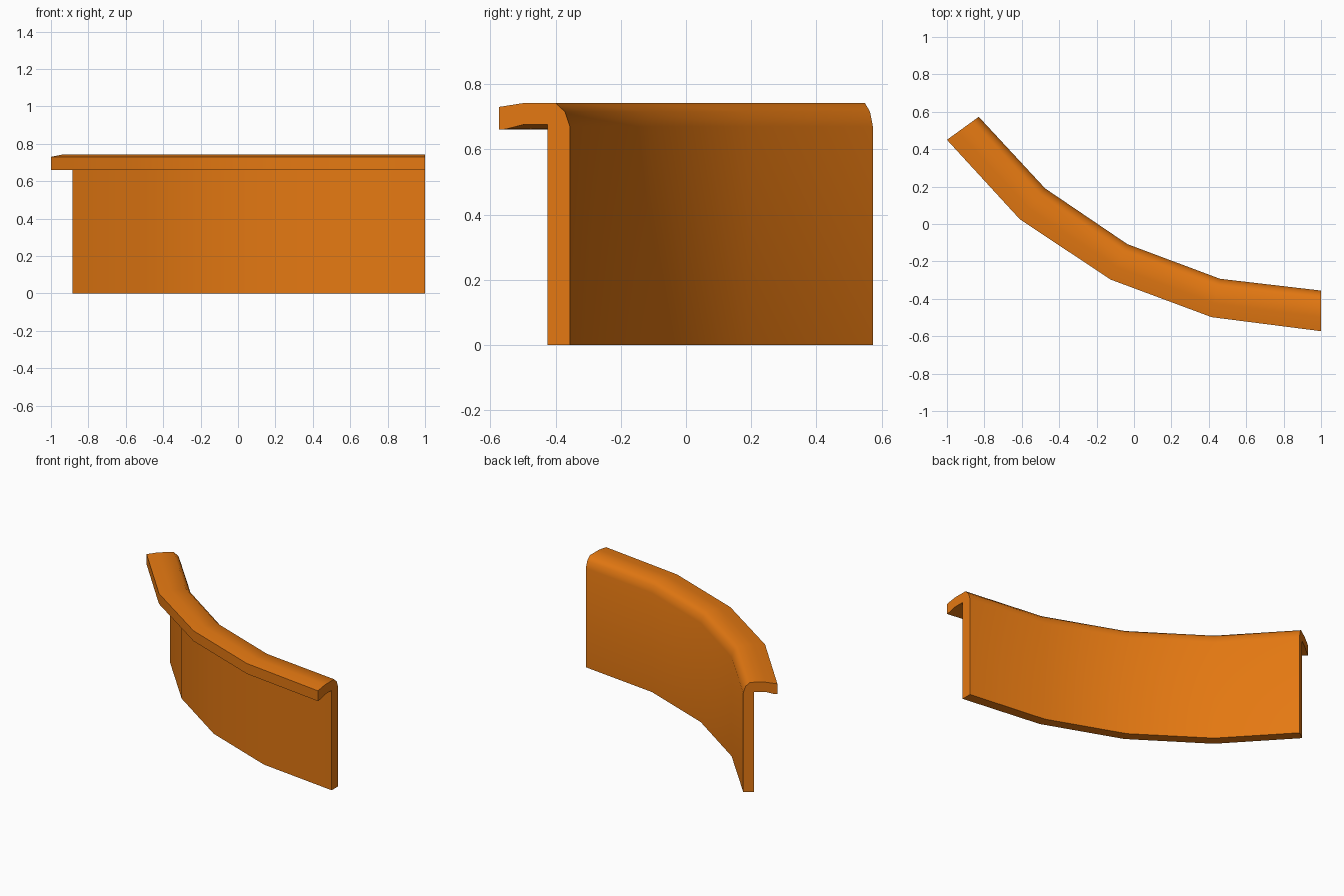
import bpy
import bmesh
import math
from mathutils import Vector

cube = bpy.data.objects.get("Cube")
if cube:
    bpy.data.objects.remove(cube, do_unlink=True)

# Orange paint
orange = bpy.data.materials.new("orange")
orange.use_nodes = True
colour = (0.78, 0.19, 0.006, 1)
orange.diffuse_color = colour
orange.node_tree.nodes["Principled BSDF"].inputs["Base Color"].default_value = colour

# Plan curves of the back face and the lip's front edge
back_path = [(-0.83, 0.573), (-0.475, 0.19), (-0.035, -0.108), (0.46, -0.293), (1, -0.356)]
lip_path = [(-1, 0.45), (-0.61, 0.025), (-0.125, -0.297), (0.415, -0.498), (1, -0.573)]

# Cross-section: (fraction from back to lip, height)
section = [(0, 0), (0, 0.67), (0.07, 0.715), (0.2, 0.742), (0.65, 0.742), (1, 0.73),
           (1, 0.66), (0.9, 0.662), (0.65, 0.676), (0.32, 0.676), (0.32, 0)]


def sweep(name, inner, outer, profile):
    """Skin a closed section between two matching plan curves."""
    bm = bmesh.new()
    rings = []
    for a, b in zip(inner, outer):
        a, b = Vector(a), Vector(b)
        rings.append([bm.verts.new((*a.lerp(b, t), z)) for t, z in profile])
    count = len(profile)
    for r, s in zip(rings, rings[1:]):
        for i in range(count):
            j = (i + 1) % count
            bm.faces.new((r[i], r[j], s[j], s[i]))
    bm.faces.new(rings[0])
    bm.faces.new(rings[-1])
    bmesh.ops.recalc_face_normals(bm, faces=bm.faces)
    mesh = bpy.data.meshes.new(name)
    bm.to_mesh(mesh)
    bm.free()
    obj = bpy.data.objects.new(name, mesh)
    bpy.context.collection.objects.link(obj)
    mesh.materials.append(orange)
    return obj


# Curved wall with overhanging rounded lip
panel = sweep("curved_lipped_panel", back_path, lip_path, section)
bpy.ops.object.select_all(action='DESELECT')
panel.select_set(True)
bpy.context.view_layer.objects.active = panel
bpy.ops.object.shade_smooth_by_angle(angle=math.radians(50))
